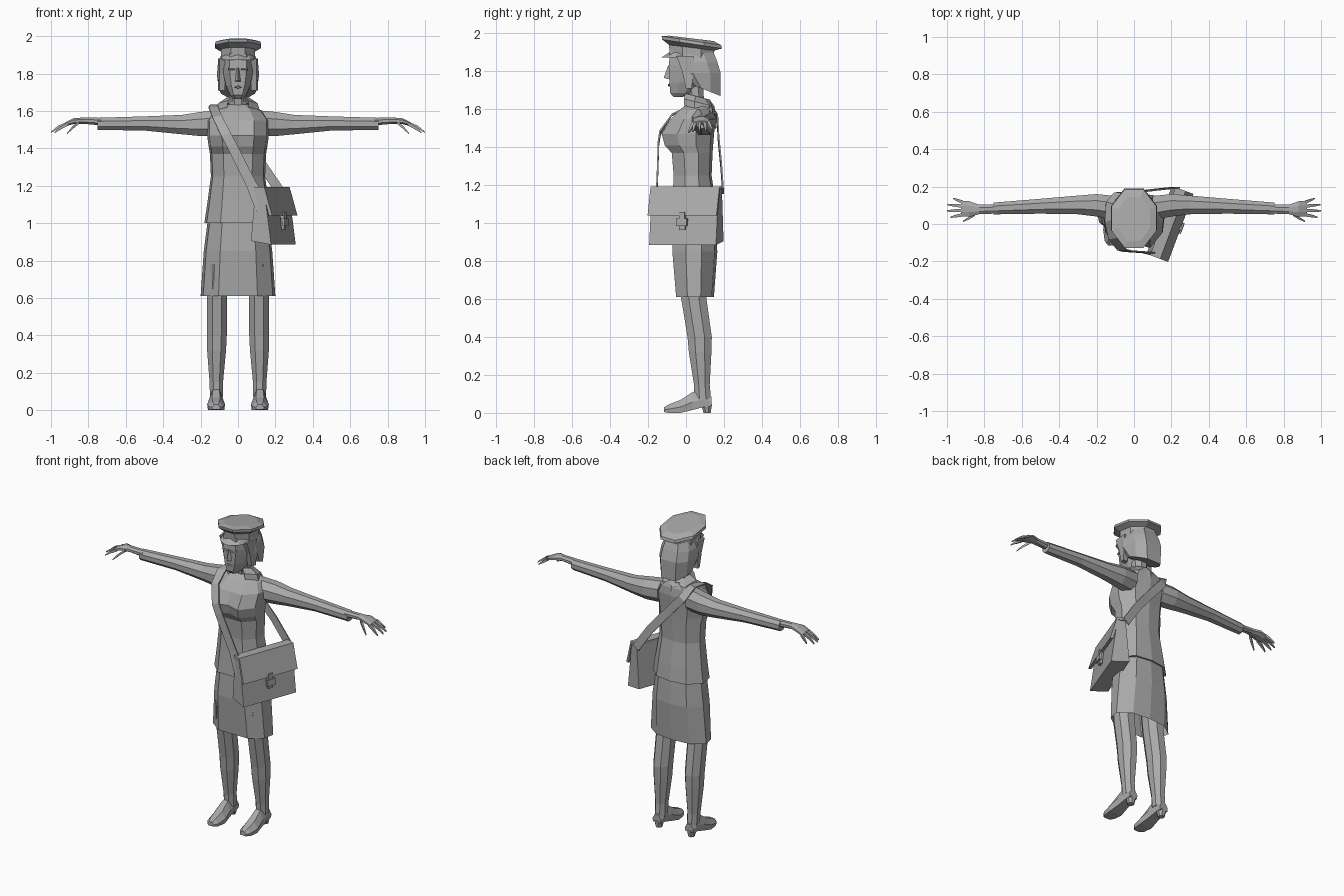
import bpy, bmesh, math
from mathutils import Vector as V

grey = bpy.data.materials.new("plain grey")
grey.diffuse_color = (0.4, 0.4, 0.4, 1)


def loft(name, rings, cap=(True, True), closed=True, mirror=False):
    """Skin a list of equal-length point rings; mirror adds the opposite side."""
    bm = bmesh.new()
    for s in ((1, -1) if mirror else (1,)):
        vs = [[bm.verts.new((p[0] * s, p[1], p[2])) for p in r] for r in rings]
        n = len(vs[0])
        for a, b in zip(vs, vs[1:]):
            for i in range(n if closed else n - 1):
                j = (i + 1) % n
                bm.faces.new((a[i], a[j], b[j], b[i]))
        for flag, r in zip(cap, (vs[0], vs[-1])):
            if flag:
                bm.faces.new(r)
    bmesh.ops.recalc_face_normals(bm, faces=bm.faces)
    me = bpy.data.meshes.new(name)
    bm.to_mesh(me)
    bm.free()
    me.materials.append(grey)
    ob = bpy.data.objects.new(name, me)
    bpy.context.collection.objects.link(ob)
    return ob


def body_ring(z, w, yf, yb, dent=0.0):
    """Symmetric ten-sided horizontal section; dent pulls the front centre in."""
    d = yb - yf
    half = [(0.52 * w, yf), (0.93 * w, yf + 0.3 * d), (w, yf + 0.65 * d), (0.6 * w, yb - 0.06 * d)]
    pts = [(0, yf + dent)] + half + [(0, yb)] + [(-x, y) for x, y in reversed(half)]
    return [(x, y, z) for x, y in pts]


def oval(c, ry, rz, n=8):
    """Section across the x axis."""
    t = [2 * math.pi * (i + 0.5) / n for i in range(n)]
    return [(c[0], c[1] + ry * math.cos(a), c[2] + rz * math.sin(a)) for a in t]


def disc(z, w, yf, yb, tilt=0.0, n=8):
    """Horizontal section, tilted down towards the back."""
    c, r = (yf + yb) / 2, (yb - yf) / 2
    k = 1 / math.cos(math.pi / n)
    out = []
    for i in range(n):
        a = 2 * math.pi * (i + 0.5) / n
        y = c + r * k * math.sin(a)
        out.append((w * k * math.cos(a), y, z - tilt * (y - yf)))
    return out


# Jacket and skirt
loft("jacket", [body_ring(*r) for r in (
    (1.0, .18, -.078, .168), (1.1, .165, -.072, .157), (1.25, .145, -.065, .135),
    (1.37, .15, -.075, .14), (1.41, .157, -.112, .143, .025), (1.47, .165, -.128, .148, .025),
    (1.55, .165, -.08, .155), (1.6, .13, -.03, .15), (1.635, .06, .015, .135))])
loft("skirt", [body_ring(*r) for r in (
    (1.03, .16, -.065, .155), (.85, .183, -.072, .165), (.61, .2, -.052, .147))], cap=(True, False))

# Legs and shoes
def leg_ring(z, x0, x1, y0, y1):
    c = ((x0 + x1) / 2, (y0 + y1) / 2)
    return [(c[0] + (x1 - x0) / 2 * u, c[1] + (y1 - y0) / 2 * v, z) for u, v in
            ((.45, -1), (1, -.4), (1, .4), (.45, 1), (-.45, 1), (-1, .4), (-1, -.4), (-.45, -1))]


loft("leg", [leg_ring(*r) for r in (
    (.78, .05, .165, -.04, .1), (.6, .058, .167, -.025, .108), (.4, .06, .167, .008, .136),
    (.32, .064, .165, .015, .134), (.15, .08, .152, .042, .125), (.07, .08, .15, .045, .132))],
    mirror=True)


def shoe_ring(y, w, bottom, top):
    return [(.117 + u * w, y, bottom + v * (top - bottom)) for u, v in
            ((-.9, 0), (.9, 0), (1, .45), (.45, 1), (-.45, 1), (-1, .45))]


loft("shoe", [shoe_ring(*r) for r in (
    (-.115, .022, .004, .03), (-.09, .04, 0, .045), (-.03, .048, 0, .068),
    (.035, .038, .015, .11), (.09, .033, .03, .12), (.135, .03, .035, .085))], mirror=True)
loft("shoe_heel", [leg_ring(*r) for r in (
    (0, .098, .136, .092, .13), (.045, .088, .146, .08, .137))], mirror=True)

# Sleeves, palms and fingers
loft("sleeve", [oval((x, y, z), ry, rz) for x, y, z, ry, rz in (
    (.1, .085, 1.535, .07, .075), (.2, .1, 1.53, .065, .07), (.3, .102, 1.527, .054, .056),
    (.5, .095, 1.533, .043, .041), (.75, .083, 1.531, .034, .035))], mirror=True)
loft("hand", [oval((x, y, z), ry, rz) for x, y, z, ry, rz in (
    (.73, .08, 1.543, .026, .022), (.83, .078, 1.548, .028, .018),
    (.88, .08, 1.545, .045, .017), (.925, .082, 1.528, .044, .011))], mirror=True)
fingers = [((.915, .117, 1.53), (.94, .126, 1.513), (.968, .137, 1.492)),
           ((.915, .095, 1.532), (.96, .1, 1.514), (.998, .104, 1.487)),
           ((.915, .072, 1.532), (.96, .071, 1.514), (1.0, .07, 1.486)),
           ((.91, .05, 1.53), (.95, .043, 1.508), (.982, .036, 1.483)),
           ((.85, .052, 1.54), (.885, .03, 1.51), (.915, .014, 1.478))]
for f in fingers:
    loft("finger", [oval(p, r, r, 4) for p, r in zip(f, (.013, .011, .005))], mirror=True)

# Neck and collar
loft("neck", [disc(1.58, .06, .02, .13), disc(1.65, .045, .01, .095), disc(1.72, .045, 0, .09)])
collar = []
for z, w, f, b in ((1.605, .115, -.0, .155), (1.64, .105, .0, .15), (1.67, .062, .005, .125), (1.64, .055, .015, .12)):
    half = [(.5 * w, f - .01), (w, f + .045), (.8 * w, b - .03)]
    pts = half + [(0, b)] + [(-x, y) for x, y in reversed(half)]
    collar.append([(x, y, z - .25 * (y - .05)) for x, y in pts])
loft("collar", collar, cap=(False, False), closed=False)

# Head, nose, brows, lips and ears
loft("head", [body_ring(*r) for r in (
    (1.665, .025, -.065, -.02), (1.685, .045, -.083, .04), (1.74, .07, -.087, .09),
    (1.80, .084, -.088, .13), (1.83, .086, -.09, .13), (1.91, .085, -.085, .13))])
loft("nose", [[(-.017, -.084, 1.757), (.017, -.084, 1.757), (0, -.117, 1.765)],
              [(-.008, -.086, 1.83), (.008, -.086, 1.83), (0, -.095, 1.83)]])
loft("lips", [[(x * s, y, 1.727 + z * s) for x, y, z in
               ((.026, -.08, 0), (0, -.08, .011), (-.026, -.08, 0), (0, -.08, -.01))]
              for s in (1,)] + [[(0.012, -.095, 1.727), (0, -.095, 1.732), (-.012, -.095, 1.727), (0, -.095, 1.722)]])
loft("brow", [[(x, y, z) for y, z in ((-.08, 1.815), (-.097, 1.822), (-.08, 1.832))]
              for x in (.016, .052)], mirror=True)

# Bobbed hair, longer towards the back
hair = []
for z, w, fe, yb, drop in ((1.9, .09, -.03, .145, 0), (1.85, .108, -.01, .165, 0),
                           (1.79, .113, .0, .183, 0), (1.725, .1, .045, .183, .4)):
    half = [(.84 * w, fe), (w, fe + .035), (.9 * w, yb - .055), (.5 * w, yb)]
    pts = half + [(-x, y) for x, y in reversed(half)]
    hair.append([(x, y, z - drop * (y - fe)) for x, y in pts])
loft("hair", hair)
loft("side_lock", [[(.07, y0, z), (.1, y0, z), (.108, y1, z), (.075, y1, z)]
                   for z, y0, y1 in ((1.88, -.05, .04), (1.8, -.02, .04), (1.71, .0, .03))], mirror=True)

# Peaked cap: band, flared crown and visor
loft("cap_band", [disc(1.885, .092, -.085, .145, .08), disc(1.94, .092, -.09, .15, .1)])
loft("cap_crown", [disc(1.938, .09, -.088, .15, .12), disc(1.968, .123, -.125, .19, .15),
                   disc(1.985, .12, -.128, .185, .15), disc(1.988, .085, -.09, .145, .12)])
arc = [math.radians(a) for a in (-160, -130, -90, -50, -20)]
loft("cap_visor", [
    [(.094 * math.cos(a), .03 + .118 * math.sin(a), 1.9) for a in arc],
    [(.1 * math.cos(a), .02 + .15 * math.sin(a), 1.873) for a in arc],
    [(.092 * math.cos(a), .03 + .112 * math.sin(a), 1.885) for a in arc]],
    cap=(False, False), closed=False)

# Satchel, built in a frame turned to lie along the hip
along, out = V((.35, .936, 0)), V((.936, -.35, 0))


def bag(l, n, z):
    return V((.2475, -.02, 0)) + along * l + out * n + V((0, 0, z))


def bag_part(name, profile, half, mid=0):
    loft(name, [[bag(mid + s * half, n, z) for n, z in profile] for s in (-1, 1)])


bag_part("satchel", [(-.005, .885), (-.12, .905), (-.095, 1.18), (-.045, 1.18)], .188)
bag_part("satchel_flap", [(.003, 1.04), (-.016, 1.04), (-.05, 1.175), (-.1, 1.175),
                          (-.1, 1.193), (-.042, 1.193)], .194)
bag_part("buckle_strap", [(.004, .965), (-.01, .965), (-.02, 1.06), (.006, 1.06)], .016)
bag_part("buckle", [(.014, .985), (.0, .985), (-.005, 1.025), (.012, 1.025)], .03)

# Shoulder strap: flat band following the body, with its own side direction
path = [((.135, -.165, 1.08), (.04, 0, .015)), ((.07, -.152, 1.21), (.025, 0, .012)),
        ((-.035, -.145, 1.42), (.024, 0, .011)), ((-.065, -.137, 1.475), (.024, 0, .011)),
        ((-.112, -.075, 1.57), (.024, .004, .006)), ((-.132, .02, 1.62), (.025, .008, 0)),
        ((-.125, .11, 1.63), (.025, -.008, 0)), ((-.085, .165, 1.56), (.02, 0, .016)),
        ((.02, .172, 1.44), (.018, 0, .018)), ((.13, .185, 1.31), (.018, 0, .018)),
        ((.225, .195, 1.17), (.02, 0, .016))]
band = []
for i, (p, s) in enumerate(path):
    p, s = V(p), V(s)
    t = V(path[min(i + 1, len(path) - 1)][0]) - V(path[max(i - 1, 0)][0])
    n = t.cross(s).normalized() * .004
    band.append([p + s + n, p - s + n, p - s - n, p + s - n])
loft("shoulder_strap", band)
